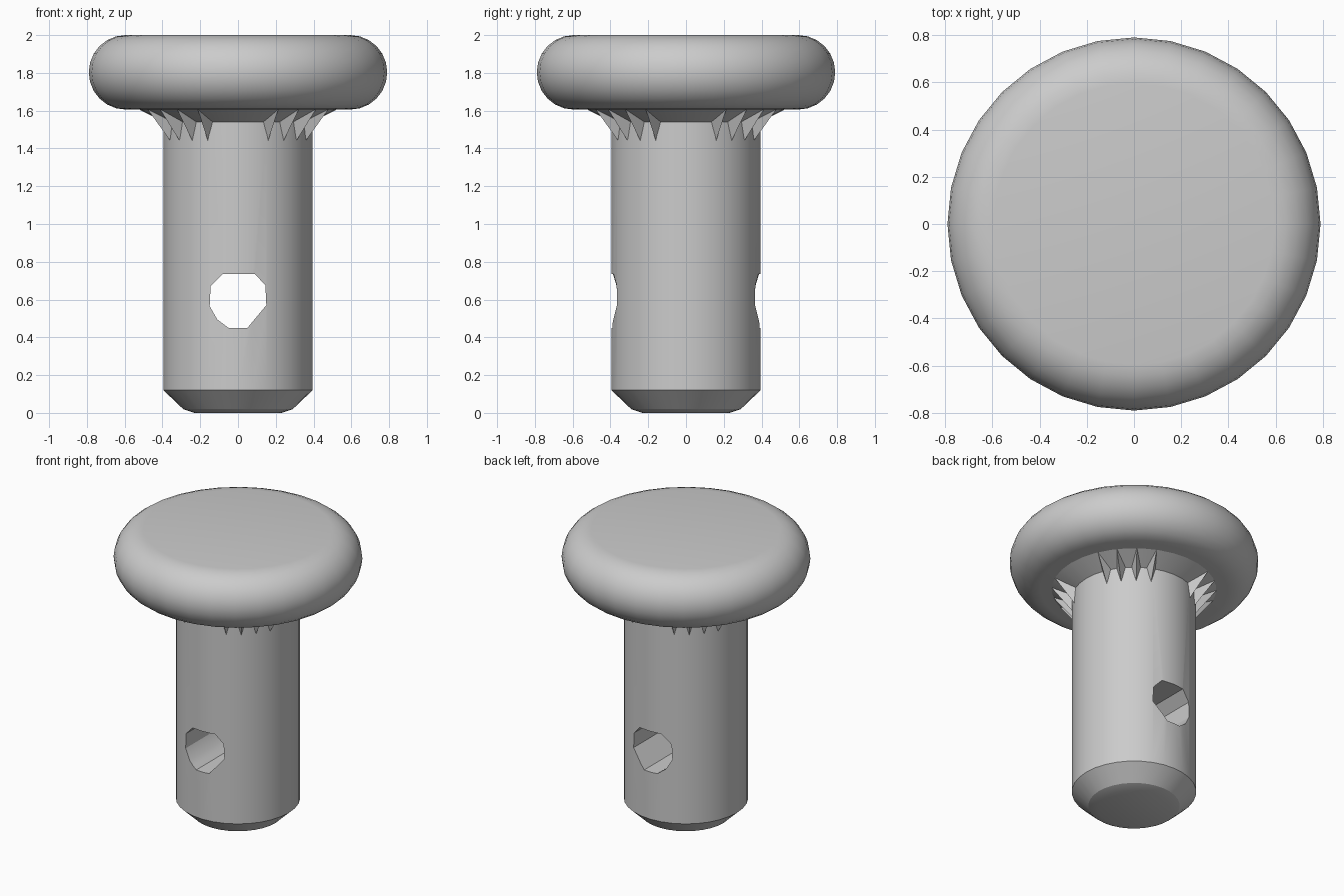
import bpy, bmesh, math
from mathutils import Vector

cube = bpy.data.objects.get("Cube")
if cube:
    bpy.data.objects.remove(cube, do_unlink=True)

SIDES = 32

grey = bpy.data.materials.new("plain grey")
grey.use_nodes = True
grey.diffuse_color = (0.6, 0.6, 0.6, 1)
grey.node_tree.nodes["Principled BSDF"].inputs["Base Color"].default_value = (0.6, 0.6, 0.6, 1)


def make_object(name, bm):
    bmesh.ops.recalc_face_normals(bm, faces=bm.faces)
    mesh = bpy.data.meshes.new(name)
    bm.to_mesh(mesh)
    bm.free()
    mesh.materials.append(grey)
    obj = bpy.data.objects.new(name, mesh)
    bpy.context.collection.objects.link(obj)
    return obj


def polar(r, angle, z):
    return Vector((r * math.cos(angle), r * math.sin(angle), z))


def lathe(name, profile):
    """Revolve (radius, height) points into a closed, capped solid."""
    bm = bmesh.new()
    rings = [[bm.verts.new(polar(r, math.tau * i / SIDES, z)) for i in range(SIDES)]
             for r, z in profile]
    for low, high in zip(rings, rings[1:]):
        for i in range(SIDES):
            j = (i + 1) % SIDES
            bm.faces.new((low[i], low[j], high[j], high[i]))
    bm.faces.new(rings[0])
    bm.faces.new(rings[-1])
    return make_object(name, bm)


def smooth(obj, degrees):
    bpy.ops.object.select_all(action="DESELECT")
    obj.select_set(True)
    bpy.context.view_layer.objects.active = obj
    bpy.ops.object.shade_smooth_by_angle(angle=math.radians(degrees))


# Rounded disc head with a half-circle rim
rim = [(0.595 + 0.195 * math.cos(a), 1.803 + 0.197 * math.sin(a))
       for a in (math.radians(-90 + 15 * i) for i in range(13))]
head = lathe("head", rim)
smooth(head, 30)

# Shaft with a chamfered foot and a flared neck
shaft = lathe("shaft", [(0.23, 0), (0.29, 0.02), (0.395, 0.12), (0.395, 1.54),
                        (0.53, 1.61), (0.53, 1.65)])

# Cross hole through the shaft, front to back
outline = [(-0.08, 0.735), (0.09, 0.735), (0.145, 0.675), (0.15, 0.57), (0.05, 0.45),
           (-0.05, 0.45), (-0.11, 0.495), (-0.15, 0.565), (-0.145, 0.67)]
bm = bmesh.new()
face = bm.faces.new([bm.verts.new((x, -0.6, z)) for x, z in outline])
side = bmesh.ops.extrude_face_region(bm, geom=[face])
bmesh.ops.translate(bm, vec=(0, 1.2, 0),
                    verts=[g for g in side["geom"] if isinstance(g, bmesh.types.BMVert)])
cutter = make_object("hole_cutter", bm)
cutter.hide_render = True
cut = shaft.modifiers.new("hole", "BOOLEAN")
cut.operation = "DIFFERENCE"
cut.solver = "EXACT"
cut.object = cutter
bpy.context.view_layer.objects.active = shaft
bpy.ops.object.modifier_apply(modifier=cut.name)
bpy.data.objects.remove(cutter, do_unlink=True)
smooth(shaft, 25)

# Four groups of pointed ribs under the head, on the diagonals
bm = bmesh.new()
half = math.radians(7)
for corner in range(4):
    for k in range(4):
        a = math.radians(45 + 90 * corner + (k - 1.5) * 14)
        tip = bm.verts.new(polar(0.392, a, 1.44))
        outer = bm.verts.new(polar(0.53, a, 1.615))
        left = bm.verts.new(polar(0.40, a - half, 1.615))
        right = bm.verts.new(polar(0.40, a + half, 1.615))
        for tri in ((tip, outer, left), (tip, right, outer),
                    (tip, left, right), (outer, right, left)):
            bm.faces.new(tri)
make_object("neck_ribs", bm)
